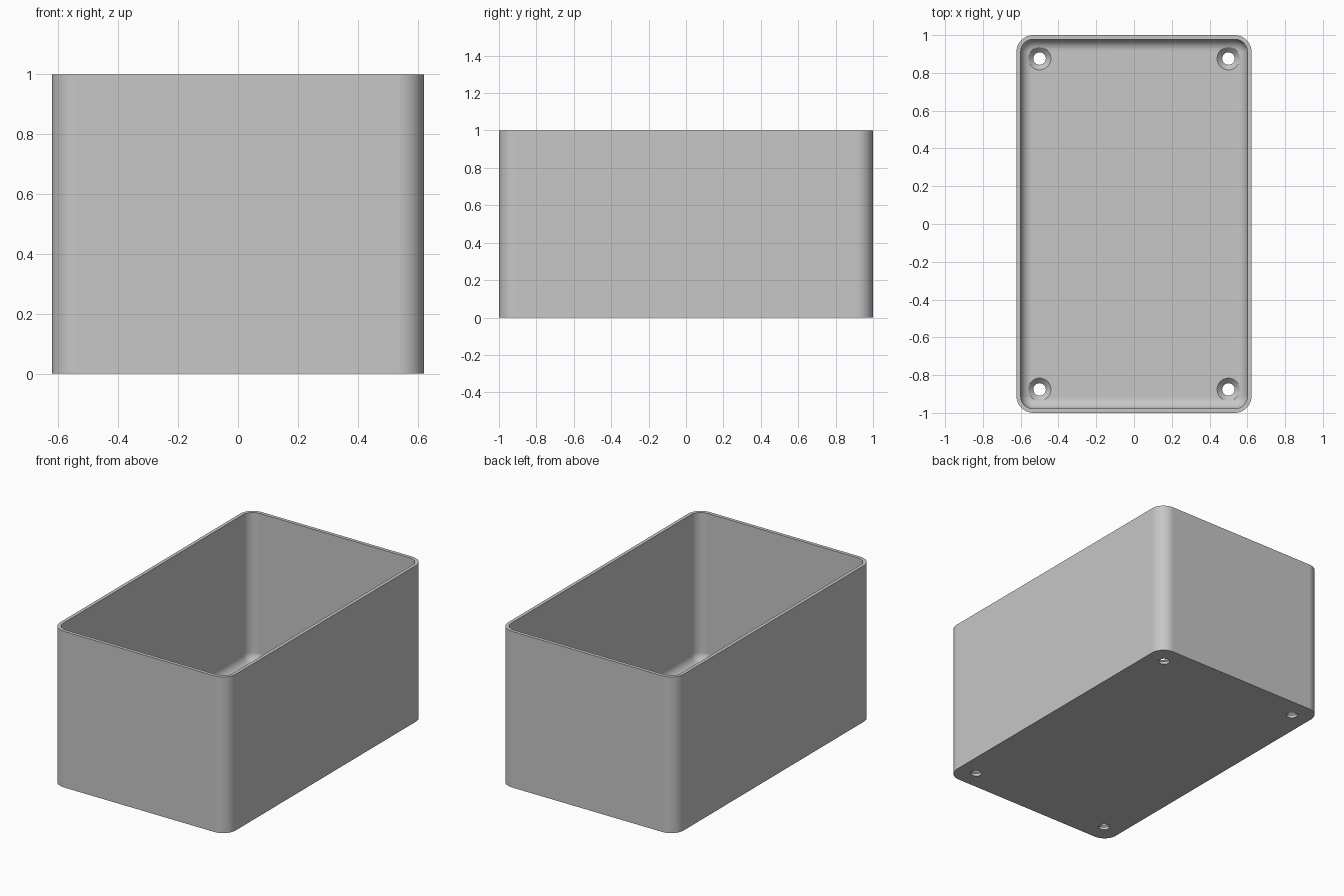
import bpy, bmesh
from math import cos, sin, pi

cube = bpy.data.objects.get("Cube")
if cube:
    bpy.data.objects.remove(cube, do_unlink=True)

# Overall sizes
HX, HY, HEIGHT = 0.622, 1.0, 1.0
CORNER, WALL, FLOOR, FILLET = 0.089, 0.022, 0.044, 0.06
HOLE_X, HOLE_Y, HOLE_R, SINK_R = 0.5, 0.876, 0.033, 0.06

grey = bpy.data.materials.new("plain_grey")
grey.use_nodes = True
colour = (0.57, 0.57, 0.57, 1)
grey.diffuse_color = colour
grey.node_tree.nodes["Principled BSDF"].inputs["Base Color"].default_value = colour


def rounded_ring(inset, z, steps=10):
    """Rounded rectangle outline, inset from the outer wall."""
    r = CORNER - inset
    cx, cy = HX - CORNER, HY - CORNER
    points = []
    for quarter, (sx, sy) in enumerate([(1, 1), (-1, 1), (-1, -1), (1, -1)]):
        for i in range(steps + 1):
            a = (quarter + i / steps) * pi / 2
            points.append((sx * cx + r * cos(a), sy * cy + r * sin(a), z))
    return points


def circle_ring(x, y, r, z, sides=40):
    return [(x + r * cos(2 * pi * i / sides), y + r * sin(2 * pi * i / sides), z)
            for i in range(sides)]


def loft(name, rings):
    """Closed solid skinned through a list of matching outlines."""
    bm = bmesh.new()
    loops = [[bm.verts.new(p) for p in ring] for ring in rings]
    for a, b in zip(loops, loops[1:]):
        for i in range(len(a)):
            j = (i + 1) % len(a)
            bm.faces.new((a[i], a[j], b[j], b[i]))
    bm.faces.new(loops[0][::-1])
    bm.faces.new(loops[-1])
    bmesh.ops.recalc_face_normals(bm, faces=bm.faces)
    mesh = bpy.data.meshes.new(name)
    bm.to_mesh(mesh)
    bm.free()
    mesh.materials.append(grey)
    obj = bpy.data.objects.new(name, mesh)
    bpy.context.collection.objects.link(obj)
    return obj


# Open box: outer wall, rim, inner wall, then a rounded fillet into the floor
rings = [rounded_ring(0, 0), rounded_ring(0, HEIGHT), rounded_ring(WALL, HEIGHT)]
for i in range(9):
    a = i / 8 * pi / 2
    rings.append(rounded_ring(WALL + FILLET * (1 - cos(a)),
                              FLOOR + FILLET * (1 - sin(a))))
box = loft("open_box", rings)
bpy.context.view_layer.objects.active = box
box.select_set(True)

# Countersunk screw holes in the four floor corners
for sx in (-1, 1):
    for sy in (-1, 1):
        x, y = sx * HOLE_X, sy * HOLE_Y
        cutter = loft("screw_hole_cutter", [
            circle_ring(x, y, HOLE_R, -0.1), circle_ring(x, y, HOLE_R, 0.017),
            circle_ring(x, y, SINK_R, FLOOR), circle_ring(x, y, SINK_R, 0.2)])
        cut = box.modifiers.new("screw_hole", 'BOOLEAN')
        cut.operation = 'DIFFERENCE'
        cut.solver = 'EXACT'
        cut.object = cutter
        bpy.ops.object.modifier_apply(modifier=cut.name)
        bpy.data.objects.remove(cutter, do_unlink=True)

# Smooth corners and fillets, crisp rim and flat walls
bpy.ops.object.select_all(action='DESELECT')
box.select_set(True)
bpy.context.view_layer.objects.active = box
bpy.ops.object.shade_smooth_by_angle(angle=pi / 6)
weighted = box.modifiers.new("flat_walls", 'WEIGHTED_NORMAL')
weighted.keep_sharp = True
